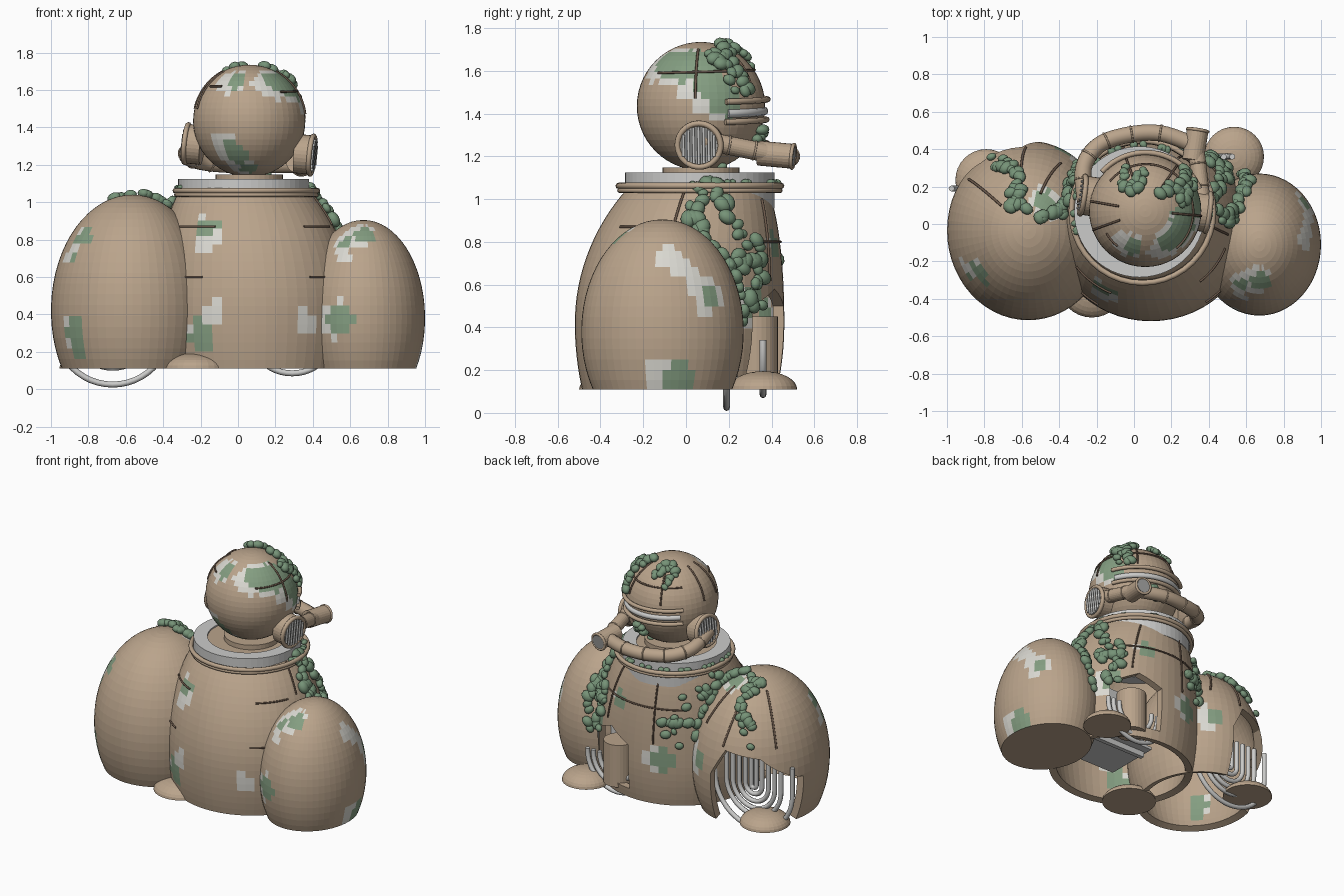
import bpy, bmesh, math, random
from math import sin, cos, radians, sqrt, asin, pi
from mathutils import Vector, Matrix
from mathutils.bvhtree import BVHTree

random.seed(4)
if "Cube" in bpy.data.objects:
    bpy.data.objects.remove(bpy.data.objects["Cube"])


def material(name, rgb):
    m = bpy.data.materials.new(name)
    m.use_nodes = True
    m.diffuse_color = (*rgb, 1)
    m.node_tree.nodes["Principled BSDF"].inputs["Base Color"].default_value = (*rgb, 1)
    return m


TAN = material("tan", (.49, .37, .26))
GREEN = material("patch green", (.23, .34, .22))
PALE = material("patch pale", (.7, .69, .64))
METAL = material("light metal", (.6, .6, .59))
STEEL = material("steel", (.36, .36, .35))
SEAM = material("seam brown", (.15, .1, .07))
LEAF = material("leaf green", (.18, .29, .185))


def add_mesh(name, bm, *mats, smooth=False):
    bmesh.ops.recalc_face_normals(bm, faces=bm.faces)
    me = bpy.data.meshes.new(name)
    for f in bm.faces:
        f.smooth = smooth
    bm.to_mesh(me)
    ob = bpy.data.objects.new(name, me)
    bpy.context.collection.objects.link(ob)
    for m in mats:
        me.materials.append(m)
    return ob


def tube(name, paths, radius, mat, res=2):
    cu = bpy.data.curves.new(name, "CURVE")
    cu.dimensions = "3D"
    cu.bevel_depth, cu.bevel_resolution, cu.use_fill_caps = radius, res, True
    for pts in paths:
        sp = cu.splines.new("POLY")
        sp.points.add(len(pts) - 1)
        for p, q in zip(sp.points, pts):
            p.co = (*q, 1)
    ob = bpy.data.objects.new(name, cu)
    bpy.context.collection.objects.link(ob)
    cu.materials.append(mat)
    return ob


def rod(name, a, b, r, mat, segs=24):
    a, b = Vector(a), Vector(b)
    bm = bmesh.new()
    m = Matrix.Translation((a + b) / 2) @ (b - a).to_track_quat("Z", "Y").to_matrix().to_4x4()
    bmesh.ops.create_cone(bm, cap_ends=True, segments=segs, radius1=r, radius2=r, depth=(b - a).length, matrix=m)
    return add_mesh(name, bm, mat)


def hoop(name, c, axis, R, r, mat):
    q = Vector(axis).to_track_quat("Z", "Y")
    pts = [Vector(c) + q @ Vector((R * cos(2 * pi * i / 40), R * sin(2 * pi * i / 40), 0)) for i in range(40)]
    ob = tube(name, [pts], r, mat)
    ob.data.splines[0].use_cyclic_u = True
    return ob


class Shell:
    """Ellipsoid cut flat at the base, leaning towards its top; patches are (azimuth, z, green size, pale size)."""

    def __init__(s, name, c, r, z0, h, base, top, patches, closed=False, segs=56, rings=22, lean=(0, 0)):
        s.c, s.r, s.z0, s.h, s.lean = c, r, z0, h, lean
        t0, t1 = [asin(max(-1, min(1, (z - z0) / h))) for z in (base, top)]
        bm = bmesh.new()
        loops = []
        for j in range(rings + 1):
            z = z0 + h * sin(t0 + (t1 - t0) * j / rings)
            loops.append([bm.verts.new(s.at(360 * i / segs, z)) for i in range(segs)])
        for a, b in zip(loops, loops[1:]):
            for i in range(segs):
                k = (i + 1) % segs
                bm.faces.new((a[i], a[k], b[k], b[i]))
        if top < z0 + h:
            bm.faces.new(loops[-1])
        if closed:
            bm.faces.new(loops[0][::-1])
        bmesh.ops.remove_doubles(bm, verts=bm.verts, dist=.0005)
        for az, z, green, pale in patches:
            p = s.at(az, z)
            side = Vector((sin(radians(az)), -cos(radians(az)), .1)) * green * .5
            for f in bm.faces:
                m = f.calc_center_median()
                if (m - p).length < green * random.uniform(.85, 1.1):
                    f.material_index = 1
                elif f.material_index == 0 and (m - p - side).length < pale * random.uniform(.85, 1.1):
                    f.material_index = 2
        s.bvh = BVHTree.FromBMesh(bm)
        s.ob = add_mesh(name, bm, TAN, GREEN, PALE)
        if not closed:
            mod = s.ob.modifiers.new("wall", "SOLIDIFY")
            mod.thickness, mod.offset = .05, -1

    def at(s, az, z, off=0):
        t = (z - s.z0) / s.h
        k = sqrt(max(0, 1 - t * t))
        a, w = radians(az), max(0, t) ** 2
        return Vector((s.c[0] + s.lean[0] * w + (s.r[0] * k + off) * cos(a),
                       s.c[1] + s.lean[1] * w + (s.r[1] * k + off) * sin(a), z))

    def arc(s, a0, a1, z0, z1, off=.003, n=14):
        return [s.at(a0 + (a1 - a0) * i / n, z0 + (z1 - z0) * i / n, off) for i in range(n + 1)]

    def cut(s, outline, y0, y1):
        bm = bmesh.new()
        f = bm.faces.new([bm.verts.new((x, y0, z)) for x, z in outline])
        new = bmesh.ops.extrude_face_region(bm, geom=[f])["geom"]
        bmesh.ops.translate(bm, verts=[v for v in new if isinstance(v, bmesh.types.BMVert)], vec=(0, y1 - y0, 0))
        cutter = add_mesh("cutter", bm)
        cutter.hide_render = True
        mod = s.ob.modifiers.new("opening", "BOOLEAN")
        mod.operation, mod.object, mod.solver = "DIFFERENCE", cutter, "EXACT"
        bpy.context.view_layer.objects.active = s.ob
        for name in [m.name for m in s.ob.modifiers]:
            bpy.ops.object.modifier_apply(modifier=name)
        bpy.data.objects.remove(cutter)


# Main volumes
body = Shell("body", (.09, -.03), (.53, .49), .42, .85, .11, 1.08,
             [(-119, .86, .06, .07), (-119, .79, 0, .07), (-115, .41, 0, .075), (-124, .29, .085, .06), (-59, .36, 0, .07),
              (45, .5, .09, .1), (112, .45, .08, .1), (70, .8, .06, .05)], lean=(-.1, .155))
big = Shell("large_lobe", (-.565, -.035), (.435, .48), .42, .62, .11, 1.04,
            [(-141, .83, .065, .05), (-148, .72, .03, .06), (-137, .32, .075, .08), (-134, .23, .06, .07),
             (60, .99, .06, .1), (62, .5, .06, .1)])
small = Shell("small_lobe", (.67, -.11), (.33, .38), .38, .525, .11, .905,
              [(-112, .37, .075, .1), (-88, .83, .06, .09), (-118, .78, .045, .05), (-114, .71, 0, .05), (5, .73, 0, .065),
               (18, .67, 0, .065), (30, .6, 0, .06), (38, .55, .035, .085), (12, .14, .09, .11)], closed=True)
head = Shell("head", (.06, .07), (.3, .3), 1.435, .3, 1.135, 1.735,
             [(-114, 1.3, .045, .08), (-104, 1.24, .06, .08), (-92, 1.18, .05, .07), (-110, 1.65, .055, .09),
              (-45, 1.64, .08, .11), (-15, 1.63, .11, .13), (8, 1.55, .095, .12), (22, 1.46, .08, .1)],
             closed=True, segs=48, rings=28)

# Openings on the rear
big.cut([(-1, 0), (-1, .42), (-.82, .6), (-.6, .64), (-.5, .46), (-.5, 0)], .08, .7)
body.cut([(.14, .18), (.14, .5), (.3, .58), (.47, .5), (.47, .18)], .12, .7)

# Nested curved bars in the openings
def ribs(name, x, y, z, radii, stem):
    paths = []
    for r in radii:
        u = [(x + r * cos(t), y, z + r * sin(t)) for t in [pi + pi * k / 24 for k in range(25)]]
        paths.append([(x - r, y, z + stem)] + u + [(x + r, y, z + stem)])
    tube(name, paths, .016, METAL)


ribs("large_ribs", -.67, .19, .33, (.305, .215, .165, .115, .065, .02), .2)
ribs("small_ribs", .29, .36, .32, (.235, .19, .14), .02)
rod("canister", (.3, .33, .15), (.3, .33, .45), .1, TAN, 28)
for name, c, size in (("niche_back", (.27, .17, .33), (.4, .03, .42)), ("inner_floor", (.28, .04, .17), (.46, .4, .02))):
    bm = bmesh.new()
    bmesh.ops.create_cube(bm, size=1, matrix=Matrix.Translation(c) @ Matrix.Diagonal((*size, 1)))
    add_mesh(name, bm, METAL)

# Flat domed feet
for name, x, y, r in (("rear_foot", .535, .36, .16), ("side_foot", -.79, .235, .165), ("front_foot", -.225, -.32, .18)):
    bm = bmesh.new()
    bmesh.ops.create_uvsphere(bm, u_segments=32, v_segments=16, radius=1,
                              matrix=Matrix.Translation((x, y, .11)) @ Matrix.Diagonal((r, r, .085, 1)))
    bmesh.ops.bisect_plane(bm, geom=bm.verts[:] + bm.edges[:] + bm.faces[:], plane_co=(0, 0, .11),
                           plane_no=(0, 0, -1), clear_outer=True)
    bmesh.ops.holes_fill(bm, edges=[e for e in bm.edges if e.is_boundary])
    add_mesh(name, bm, TAN)

# Neck collar and flanges
bm = bmesh.new()
prof = [(.35, .955), (.35, 1.125), (.26, 1.125), (.26, .955)]
vs = [bm.verts.new((.03 + r, .065, z)) for r, z in prof]
es = [bm.edges.new((vs[i], vs[(i + 1) % 4])) for i in range(4)]
bmesh.ops.spin(bm, geom=vs + es, cent=(.03, .065, 0), axis=(0, 0, 1), angle=2 * pi, steps=56)
bmesh.ops.remove_doubles(bm, verts=bm.verts, dist=.0005)
add_mesh("collar", bm, METAL)
rod("neck_plate", (.03, .065, 1.05), (.03, .065, 1.115), .265, TAN, 40)
rod("neck", (.06, .07, 1.1), (.06, .07, 1.148), .18, TAN, 40)
hoop("lower_flange", (.045, .065, 1.04), (0, 0, 1), .375, .012, TAN)
hoop("upper_flange", (.045, .065, 1.062), (0, 0, 1), .38, .015, TAN)

# Ear discs with grilles
def ear(name, c, axis):
    c, n = Vector(c), Vector(axis).normalized()
    rod(name + "_drum", c - n * .055, c + n * .035, .105, TAN, 32)
    hoop(name + "_rim", c + n * .03, n, .102, .014, TAN)
    rod(name + "_mesh", c + n * .03, c + n * .038, .088, STEEL, 32)
    across = n.cross(Vector((0, 0, 1))).normalized()
    up = across.cross(n)
    bars = []
    for i in range(-3, 4):
        h = sqrt(.088 ** 2 - (i * .024) ** 2)
        m = c + n * .042 + across * i * .024
        bars.append([m - up * h, m + up * h])
    tube(name + "_bars", bars, .007, METAL)


ear("near_ear", (.365, .065, 1.255), (1, -.14, -.1))
ear("far_ear", (-.245, .15, 1.31), (-1, .14, .1))

# Breathing hose, pipe and filter
ctrl = [Vector(p) for p in ((-.26, .12, 1.29), (-.27, .3, 1.245), (-.19, .42, 1.215), (-.04, .475, 1.2), (.14, .485, 1.2), (.33, .42, 1.2))]
path = []
for i in range(len(ctrl) - 1):
    a, b = ctrl[max(i - 1, 0)], ctrl[min(i + 2, len(ctrl) - 1)]
    p, q = ctrl[i], ctrl[i + 1]
    for k in range(6):
        t = k / 6
        path.append(.5 * (2 * p + (q - a) * t + (2 * a - 5 * p + 4 * q - b) * t * t + (3 * p - a - 3 * q + b) * t ** 3))
path.append(ctrl[-1])
tube("hose", [path], .045, TAN, 4)
for i in range(4, len(path) - 2, 5):
    hoop("hose_band", path[i], path[i + 1] - path[i - 1], .044, .005, TAN)
rod("ear_pipe", (.37, .08, 1.275), (.335, .38, 1.215), .044, TAN)
for t in (.4, .8):
    hoop("pipe_band", Vector((.37, .08, 1.275)).lerp(Vector((.335, .38, 1.215)), t), (-.035, .3, -.06), .043, .005, TAN)
rod("filter", (.315, .34, 1.215), (.34, .5, 1.2), .058, TAN)
hoop("filter_rim", (.34, .5, 1.2), (.15, 1, -.1), .055, .009, TAN)
rod("filter_face", (.34, .497, 1.2), (.341, .506, 1.199), .048, STEEL)

# Visor slot
tube("visor_lips", [head.arc(22, 138, 1.455, 1.475, .014, 24), head.arc(22, 138, 1.36, 1.38, .014, 24)], .014, TAN)
tube("visor_glass", [head.arc(25, 135, 1.4, 1.42, -.004, 24)], .02, METAL)

# Raised seams
tube("head_seams", [head.arc(-150, -128, 1.62, 1.62), head.arc(-50, 140, 1.59, 1.61, n=40), head.arc(-5, -5, 1.7, 1.47),
                    head.arc(55, 55, 1.72, 1.5), head.arc(110, 110, 1.72, 1.5), head.arc(170, 170, 1.7, 1.5),
                    head.arc(-160, -160, 1.7, 1.5)], .006, SEAM)
tube("body_seams", [body.arc(-145, -114, .87, .87), body.arc(-50, -20, .87, .87), body.arc(-138, -122, .6, .6),
                    body.arc(-55, -35, .6, .6), body.arc(-10, -10, 1.06, .88), body.arc(40, 130, .8, .8, n=24),
                    body.arc(60, 60, 1, .62), body.arc(105, 105, 1, .55)], .006, SEAM)
tube("lobe_seams", [big.arc(100, 92, .98, .66), big.arc(140, 142, .98, .66), big.arc(70, 62, .98, .75)], .007, SEAM)

# Creeping foliage
def leaf(bm, matrix, r):
    spin = Matrix.Rotation(random.uniform(0, 6), 4, "Z")
    bmesh.ops.create_icosphere(bm, subdivisions=2, radius=1, matrix=matrix @ spin @ Matrix.Diagonal((r, r * .8, r * .7, 1)))


def vine(name, shells, routes, size):
    bm = bmesh.new()
    for route in routes:
        for (ax, ay), (bx, by) in zip(route, route[1:]):
            n = max(2, int(math.hypot(bx - ax, by - ay) / .011))
            for i in range(n):
                t = i / n
                x, y = [a + (b - a) * t + random.uniform(-.026, .026) for a, b in ((ax, bx), (ay, by))]
                hits = [h for h in (s.bvh.ray_cast(Vector((x, y, 3)), Vector((0, 0, -1))) for s in shells) if h[0]]
                if hits:
                    hit = max(hits, key=lambda h: h[0].z)
                else:
                    hit = min((s.bvh.find_nearest(Vector((x, y, .72))) for s in shells), key=lambda h: h[3])
                m = Matrix.Translation(hit[0] + hit[1] * .018) @ hit[1].to_track_quat("Z", "Y").to_matrix().to_4x4()
                leaf(bm, m, size * random.uniform(.6, 1.15))
    add_mesh(name, bm, LEAF, smooth=True)


vine("head_foliage", [head], [[(-.05, .28), (-.03, .19), (.04, .21), (.03, .29)],
                              [(.14, .17), (.22, .2), (.26, .11), (.29, .22), (.25, .3)]], .037)
vine("lobe_foliage", [big, body], [[(-.75, .32), (-.66, .31), (-.61, .2), (-.66, .1), (-.58, .08)],
                                   [(-.5, .04), (-.4, .06), (-.33, .18), (-.29, .31), (-.2, .39), (-.12, .425), (-.19, .4)]], .039)
vine("body_foliage", [body, small], [[(.38, .1), (.42, .18), (.48, .24), (.44, .33), (.38, .37)],
                                     [(.4, .06), (.5, .03), (.56, .12), (.61, .22), (.54, .3), (.46, .35), (.4, .38)]], .042)
bm = bmesh.new()
for i in range(26):
    a = radians(random.uniform(20, 200))
    leaf(bm, Matrix.Translation((.04 + .36 * cos(a), .065 + .36 * sin(a), 1.078)), .022)
for i in range(9):
    leaf(bm, Matrix.Translation(head.at(random.uniform(68, 84), random.uniform(1.27, 1.33), .02)), .033)
add_mesh("collar_and_chin_foliage", bm, LEAF, smooth=True)
